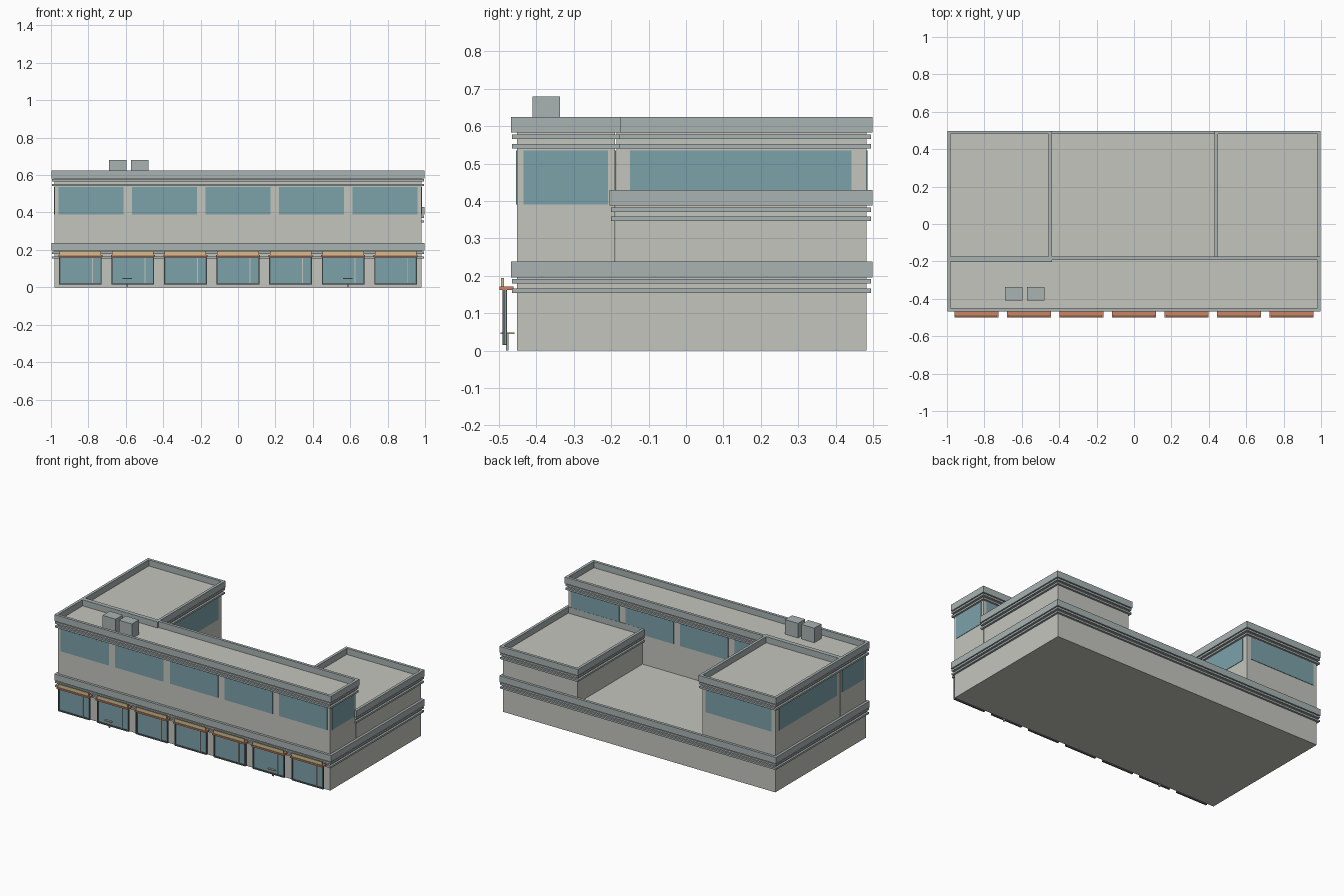
import bpy, bmesh

if "Cube" in bpy.data.objects:
    bpy.data.objects.remove(bpy.data.objects["Cube"])


def mat(name, rgb):
    m = bpy.data.materials.new(name)
    m.diffuse_color = (*rgb, 1)
    m.use_nodes = True
    m.node_tree.nodes["Principled BSDF"].inputs["Base Color"].default_value = m.diffuse_color
    return m


WALL = mat("plaster", (0.56, 0.56, 0.52))
STONE = mat("blue_grey_trim", (0.40, 0.45, 0.45))
GLASS = mat("glass", (0.20, 0.36, 0.40))
DARK = mat("dark_frame", (0.10, 0.13, 0.14))
ORANGE = mat("awning_orange", (0.62, 0.22, 0.12))
TAN = mat("tan", (0.62, 0.52, 0.28))


def finish(name, bm, m):
    bmesh.ops.recalc_face_normals(bm, faces=bm.faces)
    me = bpy.data.meshes.new(name)
    bm.to_mesh(me)
    bm.free()
    me.materials.append(m)
    ob = bpy.data.objects.new(name, me)
    bpy.context.collection.objects.link(ob)
    return ob


def box(name, x0, x1, y0, y1, z0, z1, m):
    bm = bmesh.new()
    bmesh.ops.create_cube(bm, size=1)
    for v in bm.verts:
        v.co = ((x0 + x1) / 2 + v.co.x * (x1 - x0),
                (y0 + y1) / 2 + v.co.y * (y1 - y0),
                (z0 + z1) / 2 + v.co.z * (z1 - z0))
    return finish(name, bm, m)


def ring(name, rect, out, inn, z0, z1, m):
    """Rectangular hollow band around rect, reaching out and in of its edge."""
    x0, x1, y0, y1 = rect
    bm = bmesh.new()
    loops = []
    for d, z in ((out, z0), (out, z1), (-inn, z1), (-inn, z0)):
        loops.append([bm.verts.new((x, y, z)) for x, y in (
            (x0 - d, y0 - d), (x1 + d, y0 - d), (x1 + d, y1 + d), (x0 - d, y1 + d))])
    for a in range(4):
        p, q = loops[a], loops[(a + 1) % 4]
        for i in range(4):
            j = (i + 1) % 4
            bm.faces.new((p[i], p[j], q[j], q[i]))
    return finish(name, bm, m)


def block(name, rect, z0, top):
    """Wall block with flat roof, raised parapet and two thin cornice bands."""
    box(name + "_walls", *rect, z0, top - 0.04, WALL)
    ring(name + "_parapet", rect, 0.016, 0.002, top - 0.042, top, STONE)
    for i, dz in enumerate((0.059, 0.084)):
        ring(f"{name}_cornice_{i}", rect, 0.013, 0.002, top - dz, top - dz + 0.012, STONE)


# Building masses
block("ground_floor", (-0.982, 0.982, -0.452, 0.482), 0, 0.238)
block("front_bar", (-0.982, 0.982, -0.452, -0.19), 0.195, 0.625)
block("tall_wing", (-0.982, -0.455, -0.186, 0.482), 0.195, 0.625)
block("low_wing", (0.447, 0.982, -0.188, 0.482), 0.195, 0.43)

# Upper windows on the front and back of the bar
Z0, Z1, E = 0.39, 0.535, 0.003
for i in range(5):
    c = (i - 2) * 0.3935
    box(f"front_window_{i}", c - 0.174, c + 0.174, -0.452 - E, -0.451, Z0, Z1, GLASS)
    if i:
        zb = Z0 if i < 4 else 0.392
        box(f"rear_window_{i}", c - 0.174, c + 0.174, -0.191, -0.19 + E, zb, Z1, GLASS)

# Bar end windows and tall wing windows
for side, s in (("left", -1), ("right", 1)):
    xs = sorted((s * 0.981, s * (0.982 + E)))
    box(f"bar_{side}_end_window", *xs, -0.435, -0.208, Z0, Z1, GLASS)
box("wing_outer_window", -0.982 - E, -0.981, -0.15, 0.442, Z0, Z1, GLASS)
box("wing_inner_window", -0.456, -0.455 + E, -0.15, 0.442, Z0, Z1, GLASS)
box("wing_rear_window", -0.955, -0.482, 0.481, 0.482 + E, Z0, Z1, GLASS)

# Shopfronts: framed glass, divider, awning and fascia sign
for i in range(7):
    c = (i - 3) * 0.281
    l, r = c - 0.114, c + 0.114
    box(f"shop_glass_{i}", l, r, -0.484, -0.481, 0.018, 0.165, GLASS)
    for part, a, b, z0, z1 in (("left", l, l + 0.007, 0.015, 0.165),
                               ("right", r - 0.007, r, 0.015, 0.165),
                               ("door_edge", c + 0.062, c + 0.067, 0.022, 0.158),
                               ("sill", l, r, 0.015, 0.023),
                               ("head", l, r, 0.157, 0.165)):
        box(f"shop_frame_{part}_{i}", a, b, -0.490, -0.479, z0, z1,
            WALL if part == "door_edge" else DARK)
    box(f"awning_{i}", c - 0.118, c + 0.118, -0.499, -0.461, 0.162, 0.172, ORANGE)
    box(f"shop_sign_{i}", c - 0.111, c + 0.111, -0.494, -0.486, 0.172, 0.194, TAN)

# Small pavement tables
for i, c in enumerate((-0.593, 0.587)):
    box(f"table_top_{i}", c - 0.025, c + 0.025, -0.496, -0.459, 0.044, 0.049, TAN)
    box(f"table_post_{i}", c - 0.004, c + 0.004, -0.481, -0.474, 0, 0.044, STONE)

# Rooftop air units
for i, x in enumerate((-0.69, -0.573)):
    box(f"roof_unit_{i}", x, x + 0.094, -0.41, -0.337, 0.58, 0.68, STONE)
